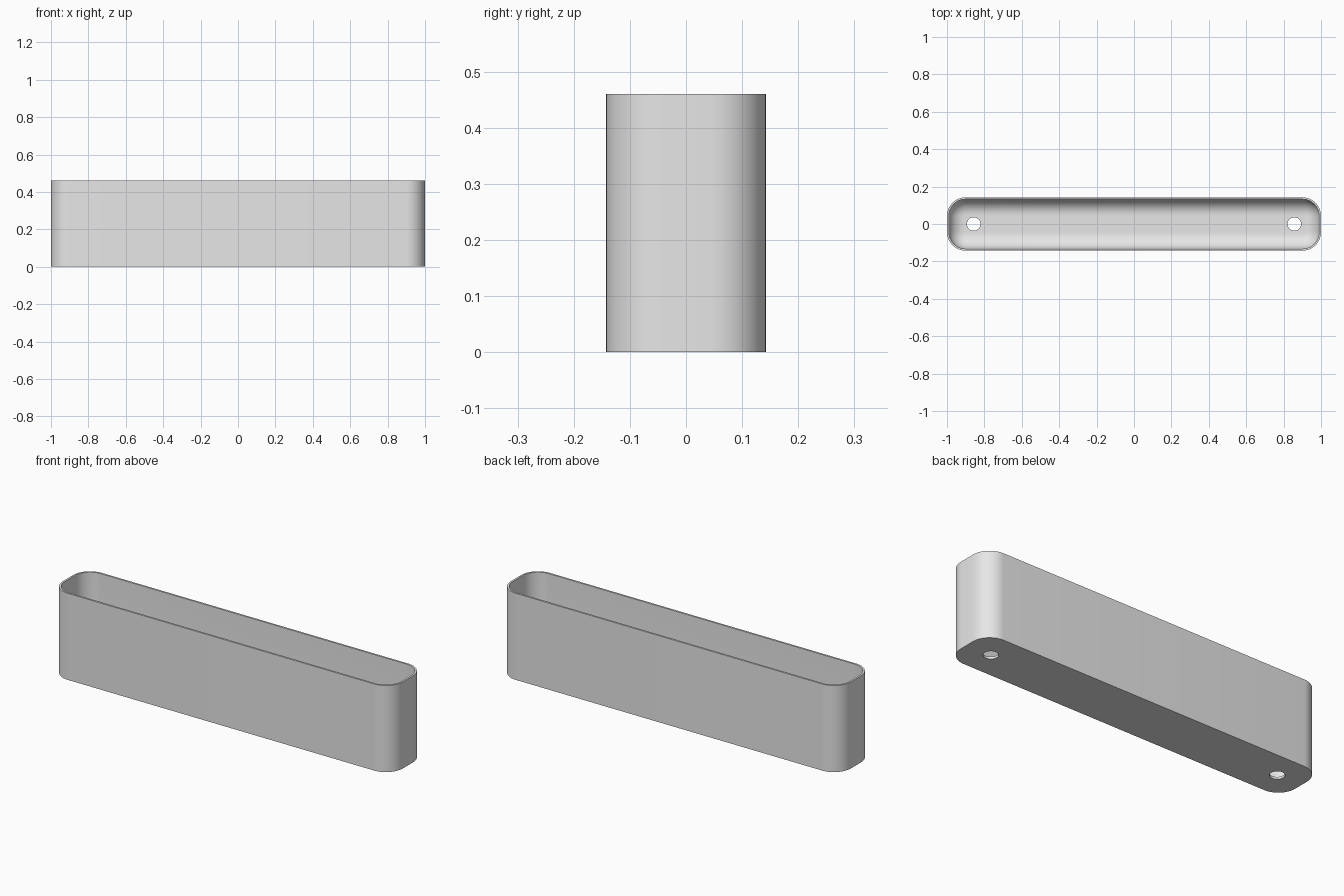
import bpy
import bmesh
import math

cube = bpy.data.objects.get("Cube")
if cube:
    bpy.data.objects.remove(cube, do_unlink=True)

HALF_X, HALF_Y, HEIGHT = 1.0, 0.1425, 0.46
CORNER, WALL, FLOOR, FILLET = 0.1, 0.01, 0.012, 0.085
HOLE_X, HOLE_R = 0.857, 0.036
STEPS = 12

grey = bpy.data.materials.new("light grey")
grey.diffuse_color = (0.8, 0.8, 0.8, 1)
grey.use_nodes = True
grey.node_tree.nodes["Principled BSDF"].inputs["Base Color"].default_value = (0.8, 0.8, 0.8, 1)


def ring(bm, inset, z):
    """Rounded rectangle of vertices, inset from the outer wall."""
    radius = CORNER - inset
    cx, cy = HALF_X - CORNER, HALF_Y - CORNER
    verts = []
    for quarter, (sx, sy) in enumerate([(1, 1), (-1, 1), (-1, -1), (1, -1)]):
        for i in range(STEPS + 1):
            a = (quarter + i / STEPS) * math.pi / 2
            verts.append(bm.verts.new((sx * cx + radius * math.cos(a),
                                       sy * cy + radius * math.sin(a), z)))
    return verts


# Trough: outer wall, rim, inner wall, curved fillet down to the floor
sections = [(0, 0), (0, HEIGHT), (WALL, HEIGHT)]
for i in range(STEPS + 1):
    a = i / STEPS * math.pi / 2
    sections.append((WALL + FILLET * (1 - math.cos(a)),
                     FLOOR + FILLET * (1 - math.sin(a))))

bm = bmesh.new()
rings = [ring(bm, inset, z) for inset, z in sections]
for low, high in zip(rings, rings[1:]):
    for i in range(len(low)):
        j = (i + 1) % len(low)
        bm.faces.new((low[i], low[j], high[j], high[i]))
bm.faces.new(list(reversed(rings[0])))
bm.faces.new(rings[-1])
bmesh.ops.recalc_face_normals(bm, faces=bm.faces)
mesh = bpy.data.meshes.new("planter_trough")
bm.to_mesh(mesh)
bm.free()
mesh.materials.append(grey)
trough = bpy.data.objects.new("planter_trough", mesh)
bpy.context.collection.objects.link(trough)

# Drain holes at both ends of the floor
for side in (-1, 1):
    bpy.ops.mesh.primitive_cylinder_add(vertices=40, radius=HOLE_R, depth=0.1,
                                        location=(side * HOLE_X, 0, 0))
    cutter = bpy.context.object
    cutter.name = "drain_hole_cutter"
    cutter.hide_render = True
    cutter.data.materials.append(grey)
    cut = trough.modifiers.new("drain_hole", 'BOOLEAN')
    cut.operation = 'DIFFERENCE'
    cut.solver = 'EXACT'
    cut.object = cutter
    bpy.ops.object.select_all(action='DESELECT')
    bpy.context.view_layer.objects.active = trough
    trough.select_set(True)
    bpy.ops.object.modifier_apply(modifier=cut.name)
    bpy.data.objects.remove(cutter, do_unlink=True)

bpy.ops.object.shade_smooth_by_angle(angle=math.radians(30))
